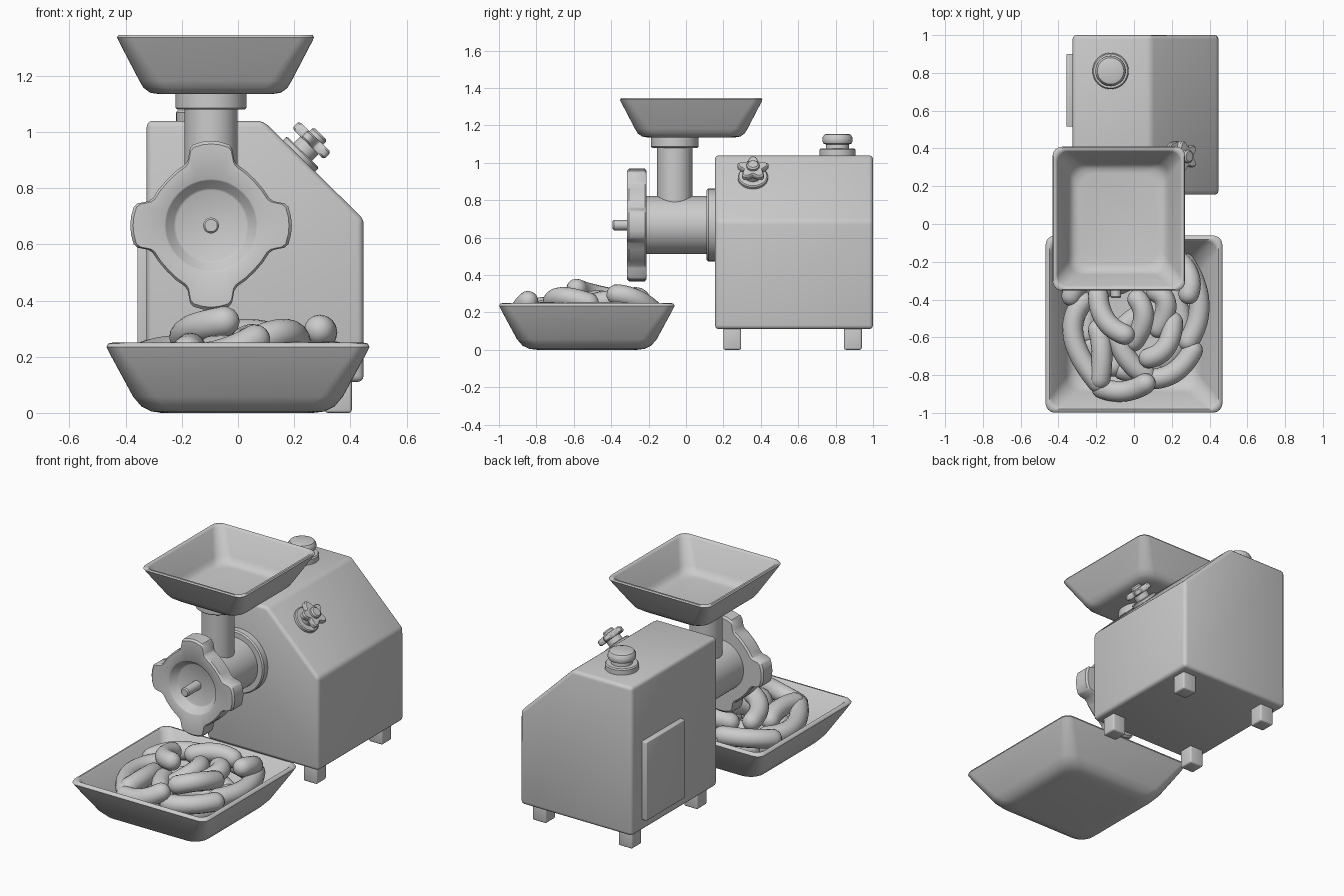
import bpy, bmesh
from math import sin, cos, pi, radians
from mathutils import Matrix, Vector

if "Cube" in bpy.data.objects:
    bpy.data.objects.remove(bpy.data.objects["Cube"])


def finish(name, bm, angle=35):
    bmesh.ops.recalc_face_normals(bm, faces=bm.faces)
    me = bpy.data.meshes.new(name)
    bm.to_mesh(me)
    bm.free()
    ob = bpy.data.objects.new(name, me)
    bpy.context.collection.objects.link(ob)
    bpy.ops.object.select_all(action='DESELECT')
    ob.select_set(True)
    bpy.context.view_layer.objects.active = ob
    bpy.ops.object.shade_smooth_by_angle(angle=radians(angle))
    return ob


def loft(name, loops, mat=Matrix(), angle=35):
    """Skin a stack of equal-length point loops and cap both ends."""
    bm = bmesh.new()
    rows = [[bm.verts.new(mat @ Vector(p)) for p in lp] for lp in loops]
    n = len(rows[0])
    for a, b in zip(rows, rows[1:]):
        for i in range(n):
            j = (i + 1) % n
            bm.faces.new((a[i], a[j], b[j], b[i]))
    bm.faces.new(rows[0])
    bm.faces.new(rows[-1])
    return finish(name, bm, angle)


def ring(r, h, angles):
    return [(r * cos(a), r * sin(a), h) for a in angles]


def lathe(name, profile, mat):
    angles = [2 * pi * i / 48 for i in range(48)]
    return loft(name, [ring(r, h, angles) for r, h in profile], mat)


def prism(name, profile, y0, y1, bevel):
    """Extrude an xz outline along y and round its edges."""
    bm = bmesh.new()
    f = bm.faces.new([bm.verts.new((x, y0, z)) for x, z in profile])
    ex = bmesh.ops.extrude_face_region(bm, geom=[f])
    vs = [g for g in ex['geom'] if isinstance(g, bmesh.types.BMVert)]
    bmesh.ops.translate(bm, verts=vs, vec=(0, y1 - y0, 0))
    bmesh.ops.recalc_face_normals(bm, faces=bm.faces)
    bmesh.ops.bevel(bm, geom=bm.edges[:], offset=bevel, segments=3,
                    profile=0.5, affect='EDGES')
    return finish(name, bm)


def box(name, x0, x1, y0, y1, z0, z1, bevel):
    return prism(name, [(x0, z0), (x1, z0), (x1, z1), (x0, z1)], y0, y1, bevel)


def pan(name, cx, cy, hx, hy, levels):
    """Open tray: rounded rectangles given as (inset, z)."""
    loops = []
    for d, z in levels:
        r = 0.05 + 0.3 * d
        lp = []
        for q, (sx, sy) in enumerate([(1, 1), (-1, 1), (-1, -1), (1, -1)]):
            for k in range(7):
                a = (q + k / 6) * pi / 2
                lp.append((cx + sx * (hx - d - r) + r * cos(a),
                           cy + sy * (hy - d - r) + r * sin(a), z))
        loops.append(lp)
    return loft(name, loops, angle=50)


def forward(x, y, z):
    return Matrix.Translation((x, y, z)) @ Matrix.Rotation(pi / 2, 4, 'X')


# Motor housing, feet and side panel
prism("motor_housing", [(-0.325, 0.11), (0.447, 0.11), (0.447, 0.69),
                        (0.09, 1.04), (-0.325, 1.04)], 0.155, 1.0, 0.022)
for side, x in (("left", -0.285), ("right", 0.31)):
    for end, y in (("front", 0.2), ("back", 0.845)):
        box(f"{end}_{side}_foot", x, x + 0.095, y, y + 0.095, 0, 0.13, 0.01)
box("side_panel", -0.358, -0.315, 0.515, 0.9, 0.18, 0.67, 0.006)

# Round switch on top
lathe("top_switch", [(0.096, 1.03), (0.096, 1.07), (0.09, 1.077), (0.062, 1.077),
                     (0.06, 1.098), (0.076, 1.103), (0.081, 1.115), (0.08, 1.135),
                     (0.07, 1.15), (0.055, 1.155)], Matrix.Translation((-0.124, 0.81, 0)))

# Five-lobed dial on the sloped face
slope = Matrix.Translation((0.217, 0.358, 0.915)) @ Matrix.Rotation(radians(44.4), 4, 'Y')
lathe("dial_base", [(0.08, -0.01), (0.08, 0.015), (0.074, 0.02), (0.045, 0.02),
                    (0.045, 0.06)], slope)
dial_angles = [2 * pi * i / 60 for i in range(60)]


def lobes(scale, h):
    return [(scale * (0.07 - 0.016 * cos(5 * a)) * cos(a + pi / 5 + pi),
             scale * (0.07 - 0.016 * cos(5 * a)) * sin(a + pi / 5 + pi), h)
            for a in dial_angles]


loft("dial_grip", [lobes(0.9, 0.053), lobes(1, 0.06), lobes(1, 0.082), lobes(0.9, 0.089)], slope)
lathe("dial_cap", [(0.034, 0.08), (0.034, 0.102), (0.026, 0.11)], slope)

# Grinding barrel and its flange
CX, CZ = -0.096, 0.667
lathe("barrel_flange", [(0.194, -0.02), (0.194, 0.038), (0.187, 0.047), (0.15, 0.047)],
      forward(CX, 0.157, CZ))
lathe("barrel", [(0.155, 0), (0.155, 0.34)], forward(CX, 0.12, CZ))

# Four-lobed clamp ring with dished front, and the shaft pin
quarter = [(-13, .296), (-6, .3), (0, .301), (6, .3), (13, .296), (16, .285), (20.5, .248),
           (24, .238), (34, .234), (45, .232), (56, .234), (66, .238), (69.5, .248), (74, .285)]
polar = [(radians(a + 90 * q), r) for q in range(4) for a, r in quarter]
angs = [a for a, r in polar]


def clamp(scale, h):
    return [(0.955 * scale * r * cos(a), scale * r * sin(a), h) for a, r in polar]


loft("clamp_ring", [clamp(0.96, 0), clamp(1, 0.01), clamp(1, 0.095), clamp(0.965, 0.106),
                    ring(0.166, 0.106, angs), ring(0.16, 0.102, angs),
                    ring(0.133, 0.06, angs), ring(0.125, 0.056, angs)], forward(CX, -0.21, CZ))
lathe("shaft_pin", [(0.028, 0), (0.028, 0.135), (0.022, 0.142)], forward(CX, -0.25, CZ))

# Feed tube, collar and hopper
lathe("feed_tube", [(0.094, 0.68), (0.094, 1.1)], Matrix.Translation((CX, -0.06, 0)))
lathe("hopper_collar", [(0.12, 1.08), (0.127, 1.086), (0.127, 1.14)],
      Matrix.Translation((CX, -0.06, 0)))
pan("hopper", -0.08, 0.028, 0.351, 0.381,
    [(.15, 1.135), (.118, 1.14), (.095, 1.157), (.08, 1.182), (.008, 1.32), (0, 1.337),
     (.005, 1.345), (.017, 1.345), (.025, 1.335), (.085, 1.2), (.097, 1.178),
     (.115, 1.163), (.14, 1.158)])

# Catch tray
pan("catch_tray", 0, -0.53, 0.468, 0.469,
    [(.2, 0), (.16, .005), (.125, .022), (.095, .057), (.012, .21), (0, .235), (.006, .247),
     (.02, .25), (.03, .24), (.11, .085), (.13, .05), (.16, .032), (.2, .027)])


# Sausages: round-ended tubes bent through three points
def sausage(name, a, m, b, rad=0.055):
    a, m, b = Vector(a), Vector(m), Vector(b)
    c = 2 * m - (a + b) / 2
    pts = [(1 - t) ** 2 * a + 2 * t * (1 - t) * c + t * t * b for t in [i / 12 for i in range(13)]]
    d0, d1 = (pts[0] - pts[1]).normalized(), (pts[-1] - pts[-2]).normalized()
    caps = [radians(k) for k in (84, 65, 45, 22)]
    path = ([(a + d0 * rad * sin(k), cos(k)) for k in caps] + [(p, 1) for p in pts]
            + [(b + d1 * rad * sin(k), cos(k)) for k in reversed(caps)])
    loops = []
    for i, (p, s) in enumerate(path):
        t = (path[min(i + 1, len(path) - 1)][0] - path[max(i - 1, 0)][0]).normalized()
        u = t.cross(Vector((0, 0, 1))).normalized()
        v = u.cross(t)
        loops.append([p + rad * s * (u * cos(k * pi / 8) + v * sin(k * pi / 8)) for k in range(16)])
    loft(name, loops, angle=80)


pile = [((-.27, -.41, .19), (-.32, -.60, .19), (-.19, -.84, .20)),
        ((-.17, -.87, .19), (-.05, -.885, .21), (.06, -.845, .26)),
        ((-.19, -.38, .27), (-.15, -.51, .30), (-.05, -.585, .325)),
        ((.08, -.71, .26), (.17, -.65, .28), (.205, -.52, .25)),
        ((.27, -.21, .20), (.345, -.42, .20), (.29, -.62, .20)),
        ((.31, -.67, .20), (.22, -.78, .20), (.10, -.82, .19)),
        ((.29, -.37, .295), (.29, -.27, .27), (.22, -.18, .21)),
        ((-.09, -.60, .22), (-.03, -.72, .22), (.06, -.80, .20)),
        ((-.19, -.56, .21), (-.17, -.68, .23), (-.18, -.82, .22)),
        ((.02, -.40, .25), (.05, -.50, .26), (.0, -.62, .22)),
        ((.12, -.36, .25), (.17, -.43, .26), (.13, -.55, .23)),
        ((-.33, -.38, .2), (-.24, -.27, .22), (-.1, -.22, .22)),
        ((-.08, -.32, .26), (.03, -.27, .28), (.13, -.24, .26)),
        ((-.05, -.17, .19), (.08, -.18, .2), (.2, -.2, .19))]
for i, p in enumerate(pile):
    sausage(f"sausage_{i + 1}", *p)

# Lower layer filling the tray
for i in range(7):
    a = 2 * pi * i / 7
    arc = [(0.25 * cos(a + k), -0.53 + 0.25 * sin(a + k), 0.11) for k in (0, 0.33, 0.66)]
    sausage(f"lower_sausage_{i + 1}", *arc)
sausage("lower_sausage_8", (-.1, -.6, .11), (0, -.5, .12), (.1, -.46, .11))
